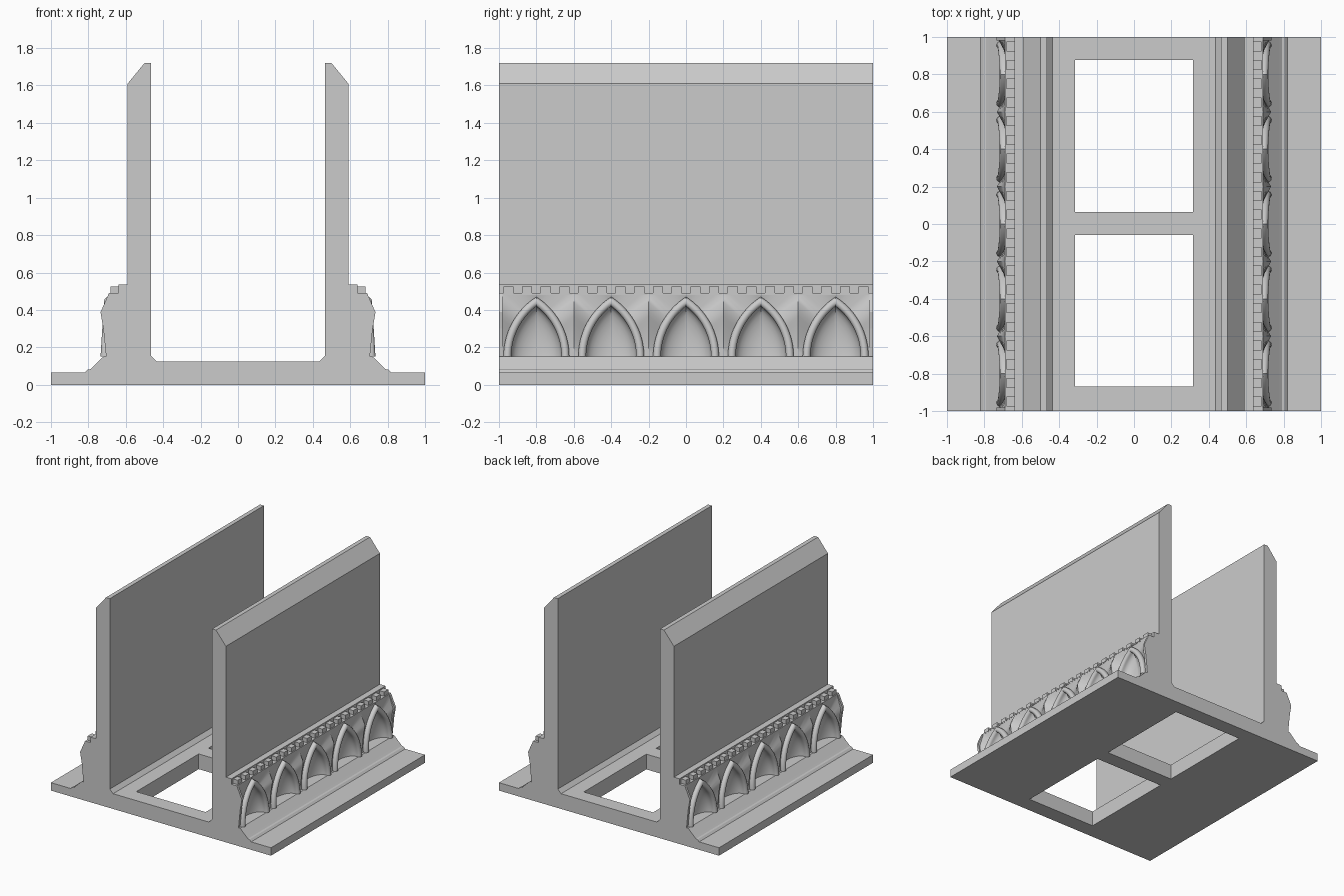
import bpy, bmesh
from math import sin, cos, acos, pi, radians

if "Cube" in bpy.data.objects:
    bpy.data.objects.remove(bpy.data.objects["Cube"], do_unlink=True)

stone = bpy.data.materials.new("plain_grey")
stone.use_nodes = True
GREY = (0.6, 0.6, 0.6, 1)
stone.diffuse_color = GREY
stone.node_tree.nodes["Principled BSDF"].inputs["Base Color"].default_value = GREY


def finish(name, bm, mirror=False):
    me = bpy.data.meshes.new(name)
    bm.to_mesh(me)
    bm.free()
    me.materials.append(stone)
    ob = bpy.data.objects.new(name, me)
    bpy.context.collection.objects.link(ob)
    if mirror:
        ob.modifiers.new("Mirror", 'MIRROR').use_mirror_merge = False
    return ob


def extrude_profile(bm, pts, y0, y1):
    """Prism along y from an (x, z) outline."""
    face = bm.faces.new([bm.verts.new((x, y0, z)) for x, z in pts])
    ext = bmesh.ops.extrude_face_region(bm, geom=[face])
    verts = [v for v in ext["geom"] if isinstance(v, bmesh.types.BMVert)]
    bmesh.ops.translate(bm, verts=verts, vec=(0, y1 - y0, 0))
    bmesh.ops.recalc_face_normals(bm, faces=bm.faces)


def add_box(bm, x0, x1, y0, y1, z0, z1):
    vs = bmesh.ops.create_cube(bm, size=1)["verts"]
    bmesh.ops.scale(bm, verts=vs, vec=(x1 - x0, y1 - y0, z1 - z0))
    bmesh.ops.translate(bm, verts=vs, vec=((x0 + x1) / 2, (y0 + y1) / 2, (z0 + z1) / 2))


# Channel body: base plate, moulded plinths and two chamfered walls
BOTTOM, TOP = 0.15, 0.49
half = [(1, 0), (1, .065), (.82, .065), (.805, .08), (.79, .083), (.775, .097),
        (.72, BOTTOM), (.6, BOTTOM), (.6, .48), (.69, .48), (.69, TOP), (.64, TOP),
        (.64, .535), (.59, .535), (.59, 1.61), (.5, 1.72), (.465, 1.72),
        (.465, .155), (.435, .125)]
bm = bmesh.new()
extrude_profile(bm, half + [(-x, z) for x, z in reversed(half)], -1, 1)
body = finish("channel_body", bm)

# Two rectangular openings in the floor
bm = bmesh.new()
for y0, y1 in ((-.87, -.06), (.065, .877)):
    add_box(bm, -.315, .315, y0, y1, -.1, .3)
cutter = finish("floor_cutter", bm)
cutter.hide_render = True
mod = body.modifiers.new("Openings", 'BOOLEAN')
mod.operation, mod.object, mod.solver = 'DIFFERENCE', cutter, 'EXACT'
bpy.context.view_layer.objects.active = body
bpy.ops.object.modifier_apply(modifier=mod.name)
bpy.data.objects.remove(cutter, do_unlink=True)

# Dentil row under the cornice
bm = bmesh.new()
for k in range(20):
    y = -.95 + .1 * k
    add_box(bm, .63, .682, y - .027, y + .027, TOP - .005, .525)
finish("dentils", bm, mirror=True)

# Faceted pier line between the arches
PIER = [(.705, BOTTOM), (.72, .3), (.735, .388), (.69, TOP)]


def pier_x(z):
    for (x0, z0), (x1, z1) in zip(PIER, PIER[1:]):
        if z <= z1 + 1e-6:
            return x0 + (x1 - x0) * (z - z0) / (z1 - z0)
    return PIER[-1][0]


# Solid ends closing the relief
bm = bmesh.new()
for y in (-1, .98):
    extrude_profile(bm, [(.59, BOTTOM)] + PIER + [(.59, TOP)], y, y + .02)
finish("relief_ends", bm, mirror=True)

# Pointed arches: spandrel, round rib and hollow niche as one swept grid
OFFSET, RADIUS, RIB, STEPS = .203, .358, .021, 20


def arch_section(u):
    """Points (x, y, z) from the panel border to the niche centre."""
    if u <= .7:
        y, z = .2, BOTTOM + (TOP - BOTTOM) * u / .7
    else:
        y, z = .2 * (1 - u) / .3, TOP
    pts = [(pier_x(z), y, z)]
    for k in range(9):
        a = pi * k / 8
        r = RADIUS + RIB * cos(a)
        t = u * acos(OFFSET / r)
        y, z = r * cos(t) - OFFSET, BOTTOM + r * sin(t)
        base = .714 - .02 * (z - BOTTOM) / .32
        if k == 0:
            pts.append((base - .012, y, z))
        pts.append((base + RIB * sin(a), y, z))
    back = base - .01
    for k in range(9):
        a = pi / 2 * k / 8
        s = cos(a)
        centre = .704
        pts.append((centre + (back - centre) * s - .075 * sin(a), y * s,
                    BOTTOM + (z - BOTTOM) * s))
    return pts


bm = bmesh.new()
for panel in range(5):
    mid = -.8 + .4 * panel
    for side in (1, -1):
        rows = [[bm.verts.new((x, mid + side * y, z)) for x, y, z in arch_section(i / STEPS)]
                for i in range(STEPS + 1)]
        for a, b in zip(rows, rows[1:]):
            for j in range(len(a) - 1):
                quad = [a[j], b[j], b[j + 1], a[j + 1]]
                bm.faces.new(quad if side == 1 else quad[::-1])
bmesh.ops.remove_doubles(bm, verts=bm.verts, dist=1e-5)
bm.normal_update()
if sum(f.normal.x * f.calc_area() for f in bm.faces) < 0:
    bmesh.ops.reverse_faces(bm, faces=bm.faces)
relief = finish("arch_relief", bm, mirror=True)
bpy.ops.object.select_all(action='DESELECT')
relief.select_set(True)
bpy.context.view_layer.objects.active = relief
bpy.ops.object.shade_smooth_by_angle(angle=radians(30))
